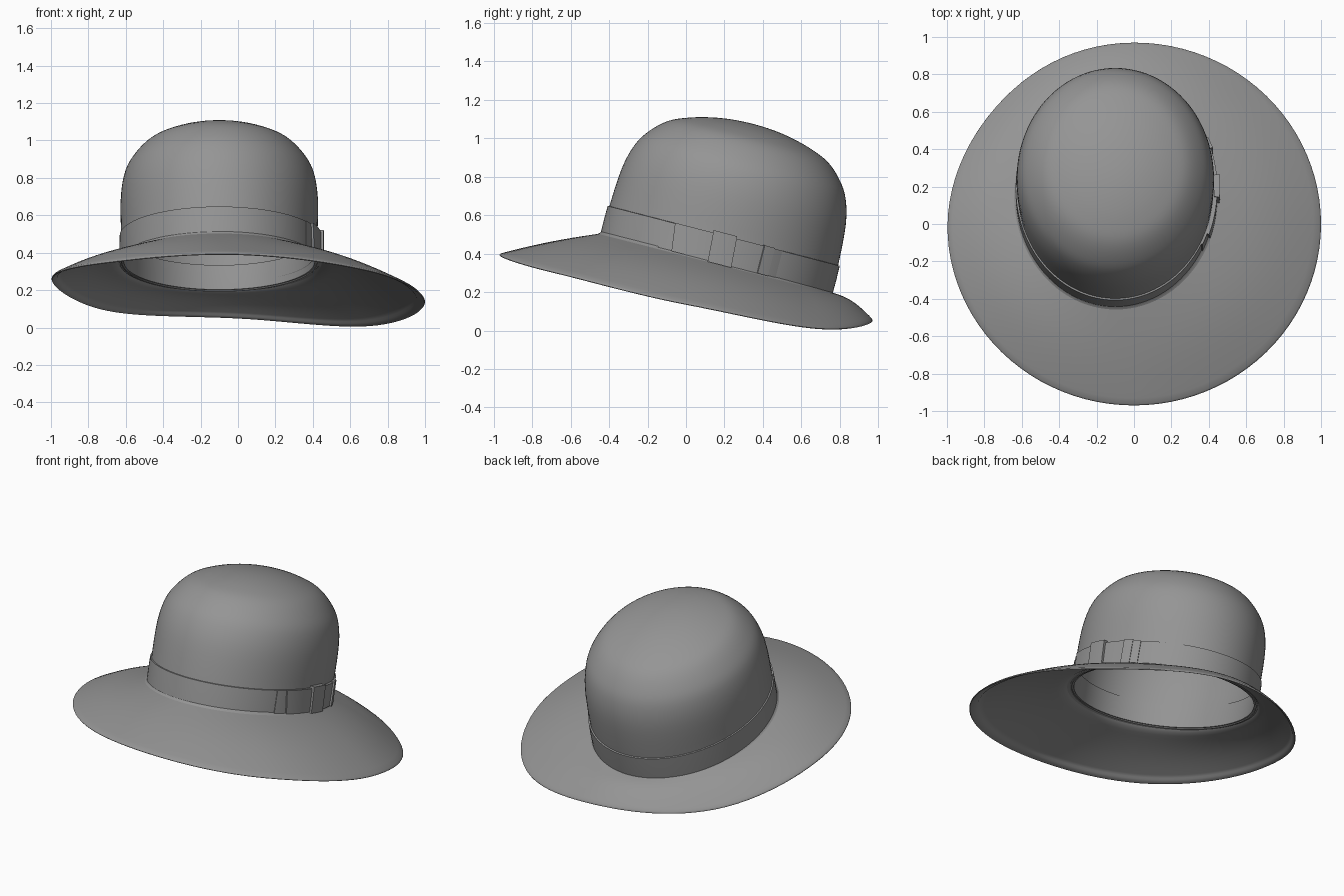
import bpy, math
from mathutils import Vector

if "Cube" in bpy.data.objects:
    bpy.data.objects.remove(bpy.data.objects["Cube"])

N = 96                       # segments around the hat
AX, AU = 0.53, 0.62          # half width / half depth of the head opening
CENTRE = Vector((-0.10, 0.16, 0.352))
U = Vector((0, 0.968, -0.25))    # tilted "backward" axis
W = Vector((0, 0.25, 0.968))     # tilted "up" axis

felt = bpy.data.materials.new("dark_felt")
felt.diffuse_color = (0.3, 0.3, 0.3, 1)
felt.use_nodes = True
felt.node_tree.nodes["Principled BSDF"].inputs["Base Color"].default_value = felt.diffuse_color


def head(phi, r, w):
    """Point on the tilted oval: r is the depth radius, w the height along the axis."""
    full = min(max((w - 0.15) / 0.35, 0), 1)         # shoulders are a little squarer
    rx = r * AX / AU * (1 + 0.045 * full)
    return CENTRE + Vector((rx * math.cos(phi), 0, 0)) + U * (r * math.sin(phi)) + W * w


def catmull(a, b, c, d, t):
    return 0.5 * (2 * b + (c - a) * t + (2 * a - 5 * b + 4 * c - d) * t * t
                  + (3 * b - a - 3 * c + d) * t ** 3)


def smooth_profile(pts, sub=4):
    p = [Vector(q) for q in pts]
    p = [2 * p[0] - p[1]] + p + [Vector((-p[-2][0], p[-2][1]))]
    out = []
    for i in range(1, len(p) - 2):
        out += [catmull(*p[i - 1:i + 3], k / sub) for k in range(sub)]
    return out + [p[-2]]


def loft(name, rows, wrap=True, close=False, cap=False):
    """Skin a list of equally long point rows."""
    n, m = len(rows[0]), len(rows)
    verts = [v for row in rows for v in row]
    faces = []
    for i in range(m if close else m - 1):
        j = (i + 1) % m
        for k in range(n if wrap else n - 1):
            l = (k + 1) % n
            faces.append((i * n + k, i * n + l, j * n + l, j * n + k))
    if cap == "top":
        faces.append([(m - 1) * n + k for k in range(n)])
    elif cap == "ends":
        faces.append([i * n for i in range(m)])
        faces.append([i * n + n - 1 for i in reversed(range(m))])
    me = bpy.data.meshes.new(name)
    me.from_pydata(verts, [], faces)
    me.materials.append(felt)
    ob = bpy.data.objects.new(name, me)
    bpy.context.collection.objects.link(ob)
    bpy.ops.object.select_all(action='DESELECT')
    ob.select_set(True)
    bpy.context.view_layer.objects.active = ob
    bpy.ops.object.mode_set(mode='EDIT')
    bpy.ops.mesh.select_all(action='SELECT')
    bpy.ops.mesh.normals_make_consistent(inside=False)
    bpy.ops.object.mode_set(mode='OBJECT')
    bpy.ops.object.shade_smooth_by_angle(angle=math.radians(40))
    return ob


ANG = [2 * math.pi * k / N for k in range(N)]


def head_ring(section):
    return [[head(a, r, w) for a in ANG] for r, w in section]


# crown: domed oval shell
profile = smooth_profile([(0.612, 0), (0.614, 0.146), (0.60, 0.357), (0.565, 0.49),
                          (0.51, 0.577), (0.43, 0.65), (0.33, 0.694), (0.22, 0.724),
                          (0.11, 0.741), (0.0, 0.746)])
profile[-1] = Vector((0.002, 0.746))
crown = loft("crown", head_ring(profile), cap="top")
shell = crown.modifiers.new("thickness", 'SOLIDIFY')
shell.thickness = 0.01
shell.offset = -1

# ribbon band outside and sweatband inside
loft("ribbon_band", head_ring([(0.611, -0.005), (0.623, -0.005), (0.624, 0.07),
                               (0.623, 0.144), (0.611, 0.146)]), close=True)
loft("sweatband", head_ring([(0.605, 0.0), (0.597, 0.0), (0.595, 0.07),
                             (0.596, 0.135), (0.605, 0.137)]), close=True)

# brim: wavy edge heights every 45 degrees, starting at +x and going to the back
EDGE = [0.13, 0.004, 0.045, 0.085, 0.25, 0.34, 0.385, 0.295]


def edge_z(a):
    s = a / (math.pi / 4)
    i = int(s)
    return catmull(*[EDGE[(i + k) % 8] for k in (-1, 0, 1, 2)], s - i)


def brim_point(a, t, dz):
    inner = head(a, 0.615, 0.0)
    flat = 1 - 0.02 * max(0, math.cos(a - 2.5)) ** 8     # back left is slightly flatter
    outer = Vector((math.cos(a) * flat, 0.97 * math.sin(a) * flat, edge_z(a) + 0.014))
    side = 0.008 + 0.016 * max(abs(math.cos(a)), math.sin(a))
    return inner.lerp(outer, t) + Vector((0, 0, dz + side * math.sin(math.pi * t)))


steps = [k / 14 for k in range(15)]
section = [(-0.015, 0.02)] + [(t, 0.0) for t in steps[:-1]] + [(0.985, -0.001), (0.997, -0.004)]
section += [(1.0, -0.007), (0.994, -0.012), (0.98, -0.014), (0.92, -0.015), (0.905, -0.009)]
section += [(t, -0.009) for t in reversed(steps[2:-2])]
section += [(0.08, -0.007), (0.03, 0.002), (0.0, 0.013), (-0.03, 0.035)]
loft("brim", [[brim_point(a, t, dz) for a in ANG] for t, dz in section], close=True)


# bow on the right side: curved ribbon pieces hugging the band
def ribbon_piece(name, u0, u1, w0, w1, off0, off1, slant=0.0, n=8):
    rows = []
    for w, outer in ((w0, 0), (w0, 1), (w1, 1), (w1, 0)):
        row = []
        for k in range(n + 1):
            s = k / n
            u = u0 + (u1 - u0) * s + slant * (w - w0)
            off = (off0 + (off1 - off0) * s) * outer
            row.append(head(math.asin(u / AU), 0.618 + off, w))
        rows.append(row)
    loft(name, rows, wrap=False, close=True, cap="ends")


ribbon_piece("bow_knot", -0.045, 0.075, -0.006, 0.16, 0.036, 0.036, -0.06)
ribbon_piece("bow_front_loop", -0.235, -0.03, 0.0, 0.147, 0.024, 0.020, -0.12)
ribbon_piece("bow_front_tail", -0.31, -0.22, 0.002, 0.144, 0.012, 0.010)
ribbon_piece("bow_back_loop", 0.06, 0.215, 0.0, 0.147, 0.020, 0.018)
ribbon_piece("bow_back_fold", 0.21, 0.265, 0.0, 0.15, 0.030, 0.024)
ribbon_piece("bow_back_tail", 0.26, 0.31, 0.002, 0.146, 0.020, 0.012)
